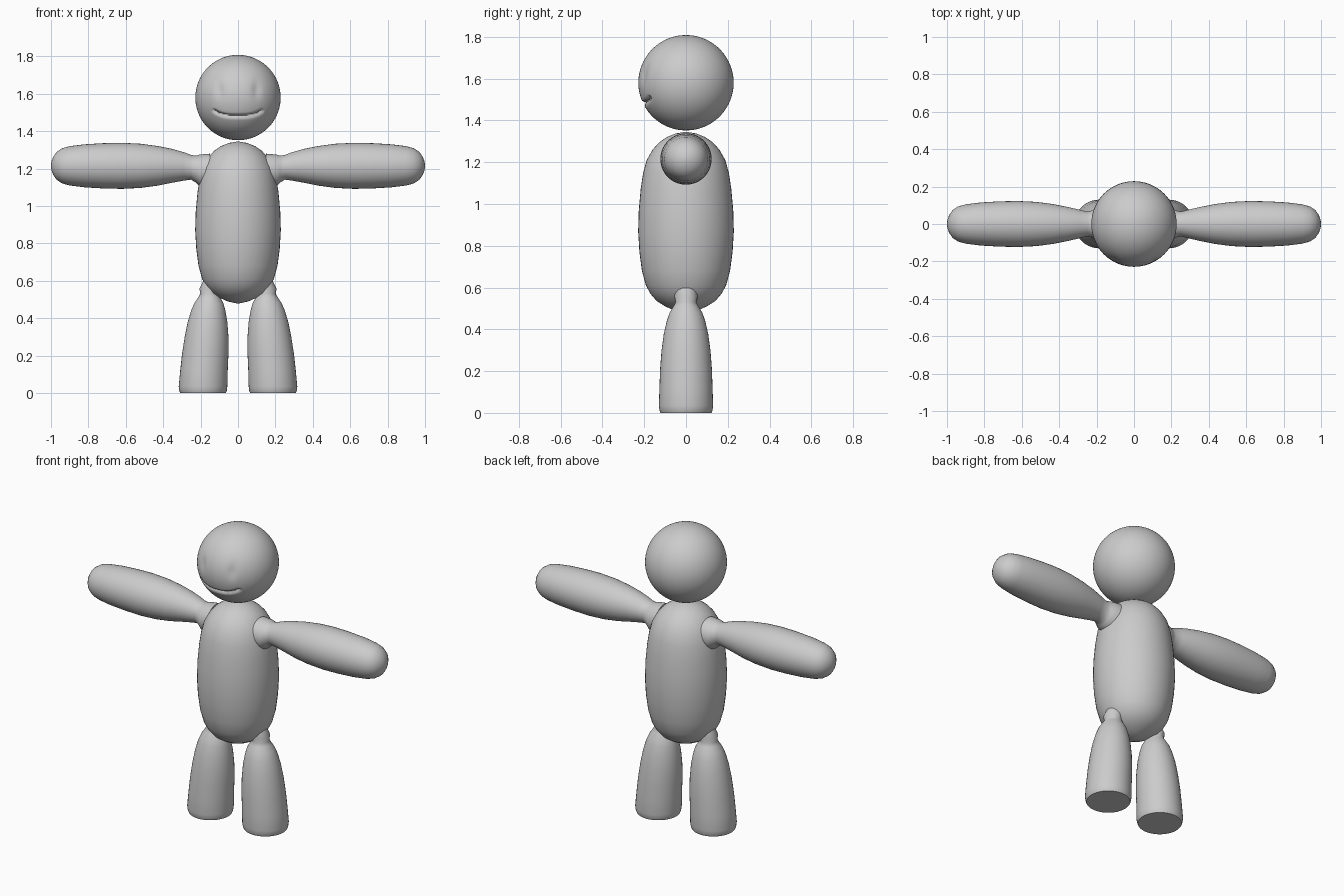
import bpy, bmesh, math
from mathutils import Vector

if "Cube" in bpy.data.objects:
    bpy.data.objects.remove(bpy.data.objects["Cube"])

grey = bpy.data.materials.new("plain grey")
grey.diffuse_color = (0.6, 0.6, 0.6, 1)
grey.use_nodes = True
grey.node_tree.nodes["Principled BSDF"].inputs["Base Color"].default_value = grey.diffuse_color


def finish(name, bm, angle=50):
    bmesh.ops.recalc_face_normals(bm, faces=bm.faces)
    mesh = bpy.data.meshes.new(name)
    bm.to_mesh(mesh)
    bm.free()
    mesh.materials.append(grey)
    ob = bpy.data.objects.new(name, mesh)
    bpy.context.collection.objects.link(ob)
    bpy.ops.object.select_all(action='DESELECT')
    ob.select_set(True)
    bpy.context.view_layer.objects.active = ob
    bpy.ops.object.shade_smooth_by_angle(angle=math.radians(angle))
    return ob


def limb(name, stations, place, sides=40):
    """Skin rings (distance, sideways offset, radius) along an axis."""
    bm = bmesh.new()
    rings = []
    for t, off, r in stations:
        angles = [math.tau * i / sides for i in range(sides)]
        rings.append([bm.verts.new(place(t, off + r * math.cos(a), r * math.sin(a)))
                      for a in angles])
    for low, high in zip(rings, rings[1:]):
        for i in range(sides):
            j = (i + 1) % sides
            bm.faces.new((low[i], low[j], high[j], high[i]))
    bm.faces.new(rings[0])
    bm.faces.new(rings[-1])
    return finish(name, bm)


# Torso: rounded capsule
torso = [(0.48, 0, 0.01), (0.49, 0, 0.055), (0.51, 0, 0.10), (0.535, 0, 0.14),
         (0.57, 0, 0.17), (0.61, 0, 0.192), (0.68, 0, 0.211), (0.77, 0, 0.223),
         (0.87, 0, 0.229), (0.97, 0, 0.226), (1.07, 0, 0.217), (1.15, 0, 0.205),
         (1.21, 0, 0.188), (1.26, 0, 0.160), (1.295, 0, 0.128), (1.32, 0, 0.092),
         (1.337, 0, 0.05), (1.344, 0, 0.01)]
limb("torso", torso, lambda t, u, v: (u, v, t), 48)

# Arms: tapered at the shoulder, with a flare where they meet the torso
arm = [(0.15, -0.025, 0.09), (0.205, -0.025, 0.085), (0.225, -0.018, 0.072),
       (0.25, -0.008, 0.066), (0.29, -0.003, 0.076), (0.35, 0, 0.090),
       (0.43, 0, 0.106), (0.52, 0, 0.118), (0.62, 0, 0.123), (0.72, 0, 0.121),
       (0.82, 0, 0.115), (0.90, 0, 0.105), (0.94, 0, 0.094), (0.97, 0, 0.074),
       (0.988, 0, 0.048), (0.997, 0, 0.024), (1.0, 0, 0.005)]
# Legs: leaning outward, flat soles
leg = [(0.0, 0.187, 0.122), (0.012, 0.187, 0.127), (0.035, 0.187, 0.13),
       (0.12, 0.182, 0.127), (0.21, 0.175, 0.124), (0.30, 0.168, 0.117),
       (0.38, 0.163, 0.106), (0.44, 0.159, 0.092), (0.48, 0.156, 0.078),
       (0.51, 0.154, 0.060), (0.53, 0.152, 0.050), (0.56, 0.150, 0.056),
       (0.62, 0.13, 0.045)]
for side, s in (("left", 1), ("right", -1)):
    limb(side + "_arm", arm, lambda t, u, v, s=s: (s * t, v, 1.215 + u))
    limb(side + "_leg", leg, lambda t, u, v, s=s: (s * u, v, t))

# Head: ball with shallow eye hollows and a pressed-in smile
bm = bmesh.new()
bmesh.ops.create_uvsphere(bm, u_segments=128, v_segments=96, radius=0.228)
for v in bm.verts:
    x, y, z = v.co
    if y < 0:
        eye = math.exp(-((abs(x) - 0.10) / 0.022) ** 2 - ((z - 0.04) / 0.045) ** 2)
        line = -0.10 + 0.03 * (abs(x) / 0.13) ** 3
        smile = math.exp(-((z - line) / 0.008) ** 2) if abs(x) < 0.13 else 0
        v.co *= 1 - (0.008 * eye + 0.014 * smile) / 0.228
    v.co += Vector((0, 0, 1.58))
finish("head", bm)
